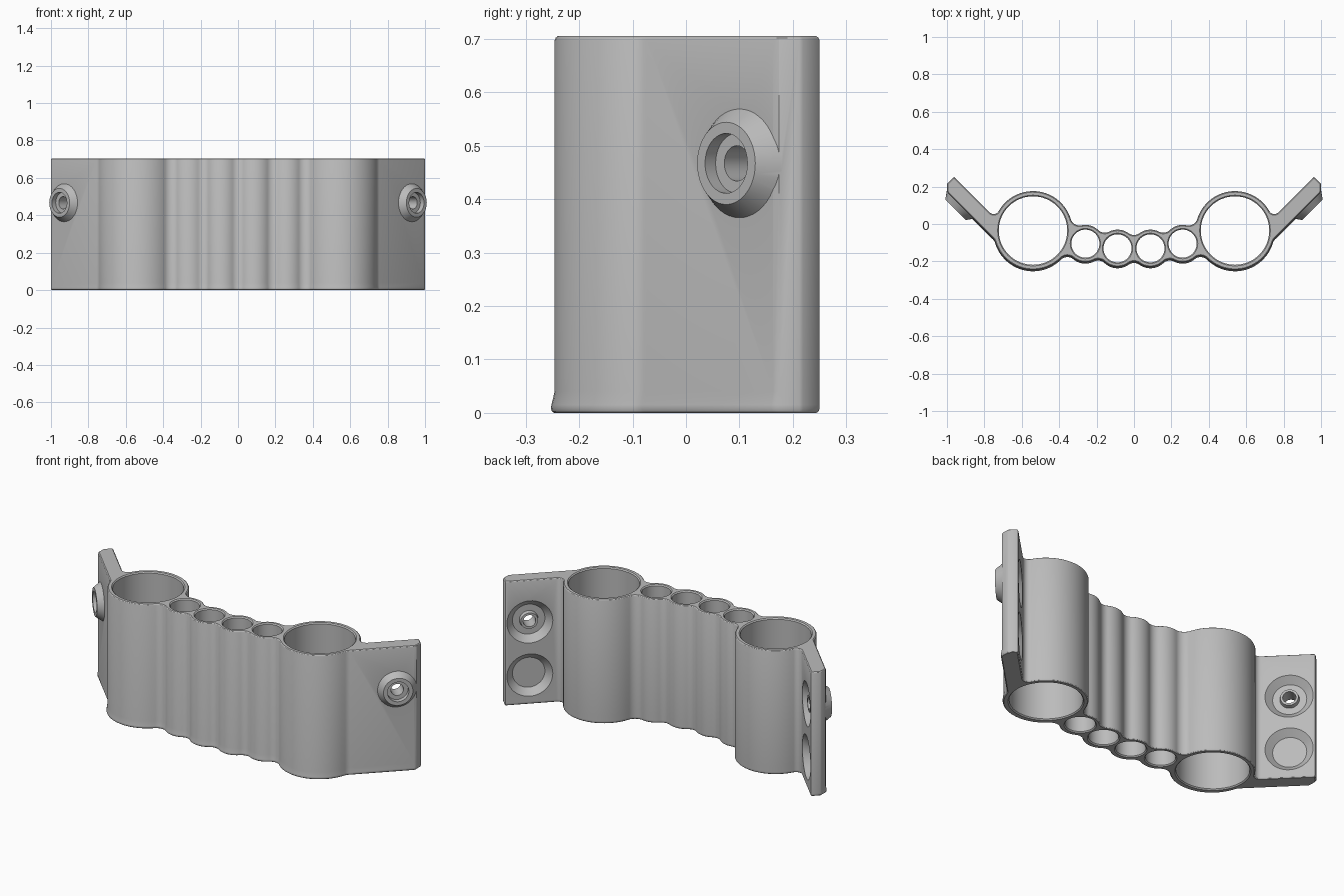
import bpy, bmesh, math
from mathutils import Vector, Matrix

cube = bpy.data.objects.get("Cube")
if cube:
    bpy.data.objects.remove(cube, do_unlink=True)

HEIGHT = 0.705
BIG = (Vector((0.54, -0.035)), 0.211)
OUTER = (Vector((0.26, -0.105)), 0.1)
INNER = (Vector((0.088, -0.13)), 0.1)
INNER_MIRROR = (Vector((-0.088, -0.13)), 0.1)
ALONG = Vector((1, 1)).normalized()      # direction of the right arm
FRONT = Vector((1, -1)).normalized()     # its front-facing normal
ARM_FRONT, ARM_BACK = 0.83, 0.709        # x - y on both arm faces

grey = bpy.data.materials.new("matte grey")
grey.use_nodes = True
grey.diffuse_color = (0.5, 0.5, 0.5, 1)
grey.node_tree.nodes["Principled BSDF"].inputs["Base Color"].default_value = (0.5, 0.5, 0.5, 1)


def arc(c, r, p, q, ccw):
    """Points on a circle from p to q."""
    a, b = (math.atan2(v.y - c.y, v.x - c.x) for v in (p, q))
    sweep = (b - a) % math.tau if ccw else -((a - b) % math.tau)
    n = max(3, int(abs(sweep) / 0.09))
    return [c + r * Vector((math.cos(a + sweep * i / n), math.sin(a + sweep * i / n)))
            for i in range(n + 1)]


def fillet(one, two, f=0.05):
    """Blend circle on the outside of two tubes: centre, radius, tangent points."""
    (c1, r1), (c2, r2) = one, two
    d = c2 - c1
    u = d.normalized()
    t = (d.length_squared + (r1 + f) ** 2 - (r2 + f) ** 2) / (2 * d.length)
    c = c1 + u * t + Vector((u.y, -u.x)) * math.sqrt((r1 + f) ** 2 - t * t)
    return c, f, c1 + (c - c1) * r1 / (r1 + f), c2 + (c - c2) * r2 / (r2 + f)


def arm_fillet(n, level, f):
    """Blend circle between the big tube and one arm face."""
    b, r = BIG
    h = level / math.sqrt(2) + f - b.dot(n)
    c = b + n * h + ALONG * math.sqrt((r + f) ** 2 - h * h)
    return c, f, b + (c - b) * r / (r + f), c - n * f


def half_outline():
    mid = fillet(INNER_MIRROR, INNER)
    front = [fillet(INNER, OUTER), fillet(OUTER, BIG), arm_fillet(FRONT, ARM_FRONT, 0.06)]
    back = [fillet(BIG, OUTER), fillet(OUTER, INNER)]
    root = arm_fillet(-FRONT, -ARM_BACK, 0.03)
    end = fillet(INNER, INNER_MIRROR)
    pts = arc(mid[0], mid[1], mid[0] + Vector((0, mid[1])), mid[3], False)
    last = mid[3]
    for tube, j in zip((INNER, OUTER, BIG), front):
        pts += arc(*tube, last, j[2], True) + arc(*j, False)
        last = j[3]
    # arm tip
    pts += [Vector(p) for p in ((0.993, 0.163), (1, 0.174), (1, 0.212),
                                (0.997, 0.219), (0.968, 0.248), (0.961, 0.25), (0.953, 0.244))]
    pts += arc(root[0], root[1], root[3], root[2], False)
    last = root[2]
    for tube, j in zip((BIG, OUTER, INNER), back + [end]):
        pts += arc(*tube, last, j[2], True)
        if j is not end:
            pts += arc(*j, False)
        last = j[3]
    return pts + arc(end[0], end[1], end[2], end[0] - Vector((0, end[1])), False)


def clean(pts):
    out = []
    for p in pts:
        if not out or (p - out[-1]).length > 1e-4:
            out.append(p)
    return out[:-1] if (out[0] - out[-1]).length < 1e-4 else out


def wall(bm, pts, rings):
    """Stack offset copies of a closed loop; returns the two open rims."""
    n = len(pts)
    normals = []
    for i in range(n):
        t = (pts[(i + 1) % n] - pts[i - 1]).normalized()
        normals.append(Vector((t.y, -t.x)))
    loops = []
    for z, off, flare in rings:
        loops.append([bm.verts.new((*(p + m * (off + flare * max(0, -m.y))), z))
                      for p, m in zip(pts, normals)])
    for a, b in zip(loops, loops[1:]):
        for i in range(n):
            j = (i + 1) % n
            bm.faces.new((a[i], a[j], b[j], b[i]))
    return [[bm.edges.get((l[i], l[(i + 1) % n])) for i in range(n)] for l in (loops[0], loops[-1])]


def make_object(name, bm):
    bmesh.ops.recalc_face_normals(bm, faces=bm.faces)
    me = bpy.data.meshes.new(name)
    bm.to_mesh(me)
    bm.free()
    me.materials.append(grey)
    ob = bpy.data.objects.new(name, me)
    bpy.context.collection.objects.link(ob)
    return ob


# Holder body: outline with rounded rims and a slight foot on the front
bm = bmesh.new()
half = half_outline()
outline = clean(half + [Vector((-p.x, p.y)) for p in reversed(half)])
rims = wall(bm, outline, [(0, -0.006, 0.007), (0.003, -0.002, 0.007), (0.008, 0, 0.007),
                          (0.015, 0, 0.006), (0.04, 0, 0), (HEIGHT - 0.008, 0, 0),
                          (HEIGHT - 0.003, -0.002, 0), (HEIGHT, -0.006, 0)])
# Tube bores
for (c, _), r in ((BIG, 0.183), (OUTER, 0.075), (INNER, 0.075)):
    for s in (1, -1):
        ring = [Vector((s * c.x, c.y)) + r * Vector((math.cos(a), math.sin(a)))
                for a in (math.tau * i / 64 for i in range(64))]
        low, high = wall(bm, ring, [(0, 0.006, 0), (0.006, 0, 0),
                                    (HEIGHT - 0.006, 0, 0), (HEIGHT, 0.006, 0)])
        rims[0] += low
        rims[1] += high
for rim in rims:
    bmesh.ops.triangle_fill(bm, edges=rim, use_beauty=True)
body = make_object("tube_holder", bm)


def turned(name, side, z, r1, r2, start, end):
    """Cone frustum square to the arm, measured outwards from its front face."""
    bm = bmesh.new()
    bmesh.ops.create_cone(bm, cap_ends=True, segments=48, radius1=r1, radius2=r2, depth=end - start)
    n = Vector((side * FRONT.x, FRONT.y, 0))
    foot = Vector((side * 0.93, 0.1, z))
    turn = n.to_track_quat('Z', 'Y').to_matrix().to_4x4()
    bmesh.ops.transform(bm, matrix=Matrix.Translation(foot + n * (start + end) / 2) @ turn, verts=bm.verts)
    return make_object(name, bm)


def combine(operation, tool):
    mod = body.modifiers.new(operation, 'BOOLEAN')
    mod.operation, mod.solver, mod.object = operation, 'EXACT', tool
    bpy.ops.object.modifier_apply(modifier=mod.name)
    bpy.data.objects.remove(tool, do_unlink=True)


bpy.ops.object.select_all(action='DESELECT')
body.select_set(True)
bpy.context.view_layer.objects.active = body

# Screw bosses on the arm fronts, dished sockets on the arm backs
THICK = (ARM_FRONT - ARM_BACK) / math.sqrt(2)
UPPER, LOWER = 0.467, 0.165
for side in (1, -1):
    combine('UNION', turned("boss", side, UPPER, 0.106, 0.077, -0.006, 0.035))
    for z in (UPPER, LOWER):
        combine('DIFFERENCE', turned("dish", side, z, 0.125, 0.085, -THICK - 0.005, -THICK + 0.035))
    combine('UNION', turned("collar", side, UPPER, 0.045, 0.05, -THICK + 0.012, -THICK + 0.04))
    combine('DIFFERENCE', turned("socket", side, UPPER, 0.056, 0.056, 0.007, 0.05))
    combine('DIFFERENCE', turned("screw_hole", side, UPPER, 0.033, 0.033, -0.12, 0.06))

bpy.ops.object.shade_smooth_by_angle(angle=math.radians(30))
